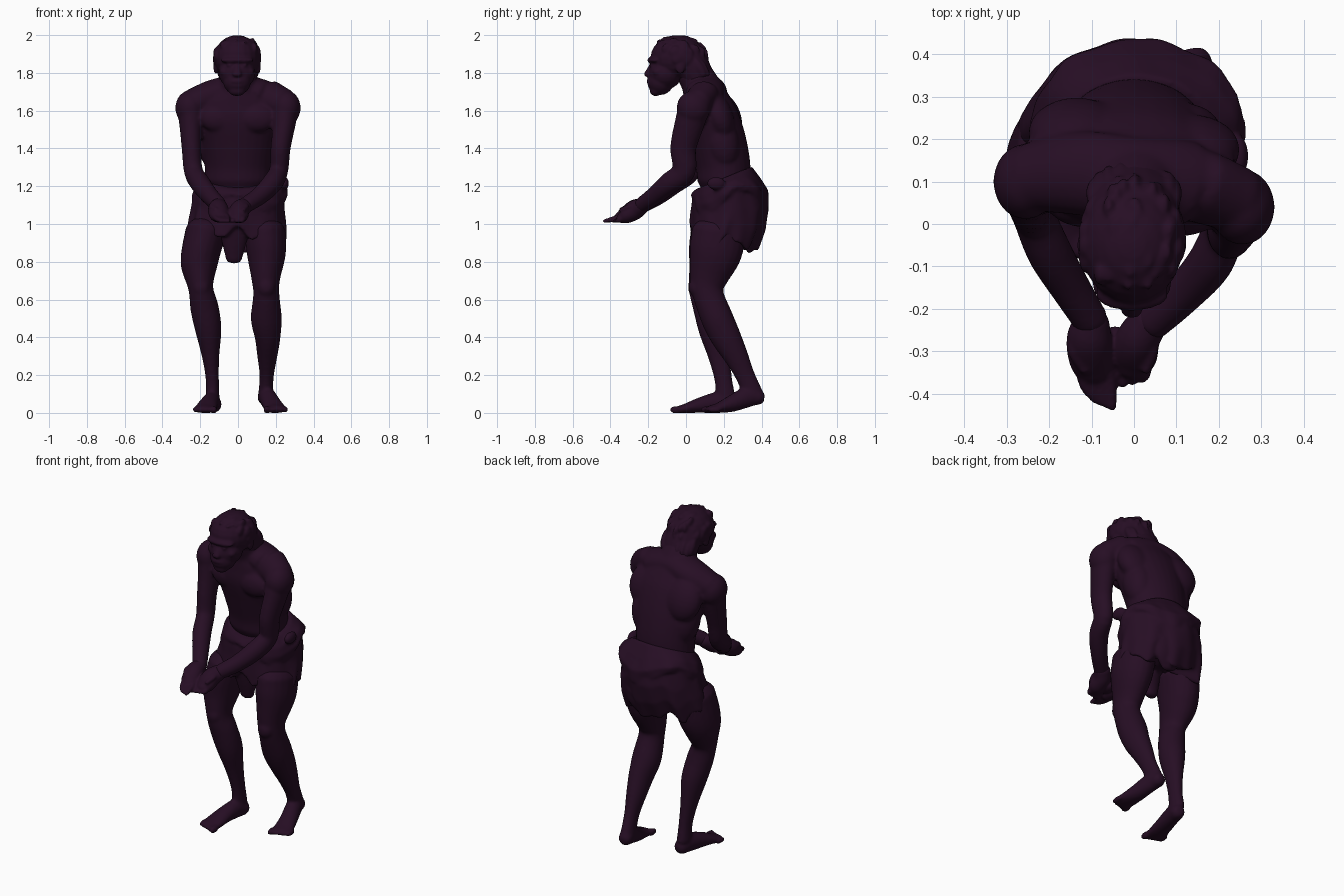
import bpy, bmesh, math, random
from mathutils import Vector, Matrix

random.seed(4)
skin = bpy.data.materials.new("dark plum")
skin.diffuse_color = (0.0195, 0.0043, 0.0175, 1)


def loft(bm, pts, n=20, sub=4):
    """Closed tube through (x, y, z, side radius, depth radius) points."""
    p = [Vector(q) for q in pts]
    p = [2 * p[0] - p[1]] + p + [2 * p[-1] - p[-2]]
    path = []
    for i in range(1, len(p) - 2):
        a, b, c, d = p[i - 1:i + 3]
        for k in range(sub):
            t = k / sub
            path.append(0.5 * (2 * b + (c - a) * t + (2 * a - 5 * b + 4 * c - d) * t * t
                               + (3 * b - a - 3 * c + d) * t ** 3))
    path.append(p[-2])
    pos = [Vector(q[:3]) for q in path]
    rings = []
    last = len(path) - 1
    for i, q in enumerate(path):
        tan = (pos[min(i + 1, last)] - pos[max(i - 1, 0)]).normalized()
        ref = Vector((0, 1, 0)) if abs(tan.x) > 0.9 else Vector((1, 0, 0))
        u = (ref - tan * ref.dot(tan)).normalized()
        v = tan.cross(u)
        levels = [(0, 1)]
        r = min(q[3], q[4])
        if i == 0:
            levels = [(-0.6 * r, 0.55), (-0.3 * r, 0.85), (0, 1)]
        if i == last:
            levels = [(0, 1), (0.3 * r, 0.85), (0.6 * r, 0.55)]
        for off, s in levels:
            ring = []
            for k in range(n):
                w = 2 * math.pi * k / n
                c = pos[i] + tan * off + u * q[3] * s * math.cos(w) + v * q[4] * s * math.sin(w)
                c.z = max(c.z, 0)
                ring.append(bm.verts.new(c))
            rings.append(ring)
    for a, b in zip(rings, rings[1:]):
        for k in range(n):
            bm.faces.new((a[k], a[(k + 1) % n], b[(k + 1) % n], b[k]))
    bm.faces.new(rings[0][::-1])
    bm.faces.new(rings[-1])


def ball(bm, x, y, z, rx, ry, rz, tilt=0):
    m = Matrix.Translation((x, y, z)) @ Matrix.Rotation(tilt, 4, 'X') @ Matrix.Diagonal((rx, ry, rz, 1))
    bmesh.ops.create_uvsphere(bm, u_segments=20, v_segments=12, radius=1, matrix=m)


def finish(bm, name, voxel, smooth=5):
    """Blend the overlapping parts into one smooth skin."""
    bmesh.ops.recalc_face_normals(bm, faces=bm.faces)
    me = bpy.data.meshes.new(name)
    bm.to_mesh(me)
    bm.free()
    ob = bpy.data.objects.new(name, me)
    bpy.context.collection.objects.link(ob)
    me.materials.append(skin)
    r = ob.modifiers.new("blend", 'REMESH')
    r.mode = 'VOXEL'
    r.voxel_size = voxel
    r.use_smooth_shade = True
    s = ob.modifiers.new("soften", 'SMOOTH')
    s.factor, s.iterations = 0.5, smooth


# Torso, neck and shoulders
body = bmesh.new()
loft(body, [(0, .2, 1.23, .175, .14), (0, .195, 1.32, .178, .145),
            (0, .165, 1.45, .2, .15), (0, .125, 1.58, .225, .145), (0, .1, 1.67, .2, .12),
            (0, .075, 1.74, .115, .1), (0, .03, 1.82, .085, .09)], 28)
loft(body, [(-.25, .11, 1.635, .08, .075), (-.13, .12, 1.685, .1, .08), (0, .105, 1.72, .1, .07),
            (.13, .095, 1.685, .1, .08), (.25, .055, 1.635, .08, .075)])
for s in (-1, 1):
    ball(body, s * .1, .03 - s * .01, 1.56, .1, .05, .075)             # pectorals
    ball(body, s * .135, .195 - s * .02, 1.57, .115, .075, .13, .35)   # upper back
    ball(body, s * .13, .19, 1.44, .085, .09, .15, .2)                 # flanks
    ball(body, s * .255, .07 - s * .03, 1.615, .077, .09, .092)        # deltoids

# Arms
loft(body, [(-.25, .1, 1.62, .075, .085), (-.25, .08, 1.52, .06, .075), (-.246, .05, 1.4, .052, .065),
            (-.236, .02, 1.28, .05, .058), (-.2, -.065, 1.215, .053, .056),
            (-.15, -.15, 1.15, .047, .05), (-.1, -.23, 1.1, .042, .042)])
loft(body, [(.25, .045, 1.62, .075, .085), (.243, .015, 1.52, .06, .078), (.225, -.015, 1.4, .053, .069),
            (.215, -.01, 1.28, .05, .062), (.18, -.09, 1.215, .054, .057),
            (.115, -.165, 1.15, .048, .049), (.04, -.235, 1.1, .043, .042)])

# Legs
loft(body, [(-.17, .17, .96, .108, .145), (-.197, .15, .85, .103, .138), (-.206, .13, .77, .095, .118),
            (-.197, .1, .66, .066, .086), (-.178, .115, .56, .075, .078), (-.157, .145, .44, .07, .078),
            (-.145, .175, .3, .046, .058), (-.136, .197, .18, .035, .047), (-.135, .21, .08, .037, .053)])
loft(body, [(.145, .175, .96, .108, .145), (.15, .155, .84, .103, .138), (.147, .12, .71, .076, .1),
            (.15, .117, .63, .069, .082), (.15, .165, .5, .082, .085), (.157, .212, .4, .068, .08),
            (.155, .265, .3, .053, .065), (.152, .312, .2, .038, .052), (.146, .355, .1, .038, .054)])
for s, y in ((-1, .04), (1, .045)):
    ball(body, s * (.196 if s < 0 else .15), y + .005, .665, .045, .035, .05)   # kneecaps

# Feet and toes
loft(body, [(-.125, .235, .042, .04, .042), (-.14, .17, .055, .045, .055), (-.158, .08, .042, .052, .042),
            (-.17, .0, .024, .06, .026), (-.174, -.04, .018, .058, .019)])
loft(body, [(.142, .39, .082, .04, .04), (.153, .33, .085, .045, .055), (.178, .24, .048, .051, .044),
            (.195, .165, .025, .06, .026), (.2, .125, .019, .058, .02)])
for k in range(5):
    size = .021 if k == 0 else .016
    for s, x, y in ((-1, .127, -.05), (1, .152, .115)):
        ball(body, s * (x + .025 * k), y + .009 * k, .017, size * .85, .038, size)
finish(body, "torso_and_limbs", .01, 4)

# Cupped hands
hands = bmesh.new()
loft(hands, [(-.1, -.225, 1.1, .042, .04), (-.105, -.27, 1.08, .054, .05),
             (-.1, -.32, 1.05, .053, .042), (-.09, -.355, 1.033, .042, .028)])
loft(hands, [(.04, -.225, 1.1, .045, .04), (.01, -.27, 1.075, .052, .052),
             (.002, -.315, 1.045, .052, .043), (-.005, -.345, 1.03, .038, .028)])
ball(hands, -.045, -.29, 1.045, .04, .05, .03)
for k in range(4):
    x = -.125 + .02 * k
    loft(hands, [(x, -.33, 1.045, .015, .018), (x + .01, -.38, 1.028, .014, .015),
                 (-.09 + .013 * k, -.415 - .006 * k, 1.015, .01, .01)], 10)
    x = -.035 + .022 * k
    loft(hands, [(x, -.32, 1.04, .015, .018), (x - .005, -.355, 1.022, .013, .015),
                 (x - .015, -.385 + .006 * k, 1.015, .01, .01)], 10)
loft(hands, [(-.125, -.26, 1.095, .02, .02), (-.14, -.3, 1.09, .016, .016), (-.115, -.345, 1.075, .012, .012)], 10)
loft(hands, [(.035, -.26, 1.095, .02, .02), (.042, -.3, 1.09, .015, .015), (.028, -.345, 1.072, .012, .012)], 10)
finish(hands, "cupped_hands", .006, 3)

# Head: skull, nape, muzzle, jaw, brow, nose and ears
head = bmesh.new()
ball(head, -.005, -.045, 1.88, .122, .143, .12)
loft(head, [(-.003, -.0, 1.9, .108, .09), (0, .035, 1.83, .108, .092), (0, .068, 1.765, .1, .085)])
ball(head, -.005, -.11, 1.8, .098, .09, .088)
ball(head, -.005, -.135, 1.755, .074, .07, .072)
ball(head, -.005, -.16, 1.705, .045, .032, .028)
ball(head, -.005, -.165, 1.867, .088, .04, .02)
loft(head, [(-.005, -.18, 1.84, .014, .014), (-.005, -.208, 1.79, .026, .016)], 12)
ball(head, -.005, -.192, 1.755, .036, .018, .012)
ball(head, -.005, -.187, 1.732, .034, .016, .011)
for s in (-1, 1):
    ball(head, -.005 + s * .066, -.145, 1.805, .026, .032, .024)
    ball(head, -.005 + s * .112, -.03, 1.83, .013, .026, .036)
    ball(head, -.005 + s * .038, -.178, 1.84, .017, .014, .011)
# Combed-back hair strands over skull and nape
for k in range(70):
    a, h = random.uniform(0, 6.283), random.uniform(-.3, .97)
    r = math.sqrt(1 - h * h)
    y, z = -.045 + .136 * r * math.sin(a), 1.88 + .112 * h
    if y < -.1 and h < .5:
        continue
    ball(head, -.005 + .115 * r * math.cos(a), y, z, .014, .03, .03 if h < .7 else .01)
for k in range(9):
    w = -1.2 + .3 * k
    ball(head, .105 * math.sin(w), .045 + .075 * math.cos(w), 1.81 + random.uniform(-.02, .02), .015, .022, .055, .5)
finish(head, "head", .007, 4)


def cloth(bm, rows, top, hem, folds):
    """Draped solid skirt: rows of (rx, ry, cx, cy); top and hem heights by angle."""
    n, rings = 120, []
    for i in range(25):
        t = i / 24 * (len(rows) - 1)
        j = min(int(t), len(rows) - 2)
        q = Vector(rows[j]).lerp(Vector(rows[j + 1]), t - j)
        t = i / 24
        ring = []
        for k in range(n):
            w = 2 * math.pi * k / n
            f = 1 + folds * (.3 + t) * (math.sin(8 * w + 3 * t) + .6 * math.sin(13 * w - 4 * t))
            ring.append(bm.verts.new((q[2] + q[0] * f * math.cos(w), q[3] + q[1] * f * math.sin(w),
                                      top(w) + t * (hem(w) - top(w)))))
        rings.append(ring)
    for a, b in zip(rings, rings[1:]):
        for k in range(n):
            bm.faces.new((a[k], b[k], b[(k + 1) % n], a[(k + 1) % n]))
    for ring, lift in ((rings[0], -.01), (rings[-1], .03)):
        mid = sum((v.co for v in ring), Vector()) / n + Vector((0, 0, lift))
        c = bm.verts.new(mid)
        for k in range(n):
            bm.faces.new((c, ring[k], ring[(k + 1) % n]))


# Hide loincloth, its turned-over waist and the hanging flaps
hide = bmesh.new()
cloth(hide, [(.19, .148, .01, .2), (.238, .193, .005, .227), (.245, .203, 0, .233),
             (.257, .198, -.005, .222), (.264, .178, -.01, .2)],
      lambda w: 1.24 + .055 * math.sin(w),
      lambda w: .915 - .035 * math.sin(w) + .025 * math.sin(7 * w) + .015 * math.sin(12 * w + 1), .016)
cloth(hide, [(.185, .148, .01, .2), (.235, .178, .01, .217), (.252, .203, .01, .233), (.243, .2, .008, .233)],
      lambda w: 1.245 + .06 * math.sin(w),
      lambda w: 1.12 + .02 * math.sin(w) + .05 * math.sin(3 * w + .6), .016)
loft(hide, [(-.02, .1, .98, .085, .05), (-.02, .11, .9, .065, .042), (-.022, .12, .81, .042, .028)])
loft(hide, [(.03, .36, 1.0, .13, .05), (.04, .355, .93, .1, .035), (.03, .335, .86, .045, .018)])
ball(hide, .245, .16, 1.215, .025, .05, .035)
finish(hide, "loincloth", .009, 4)
